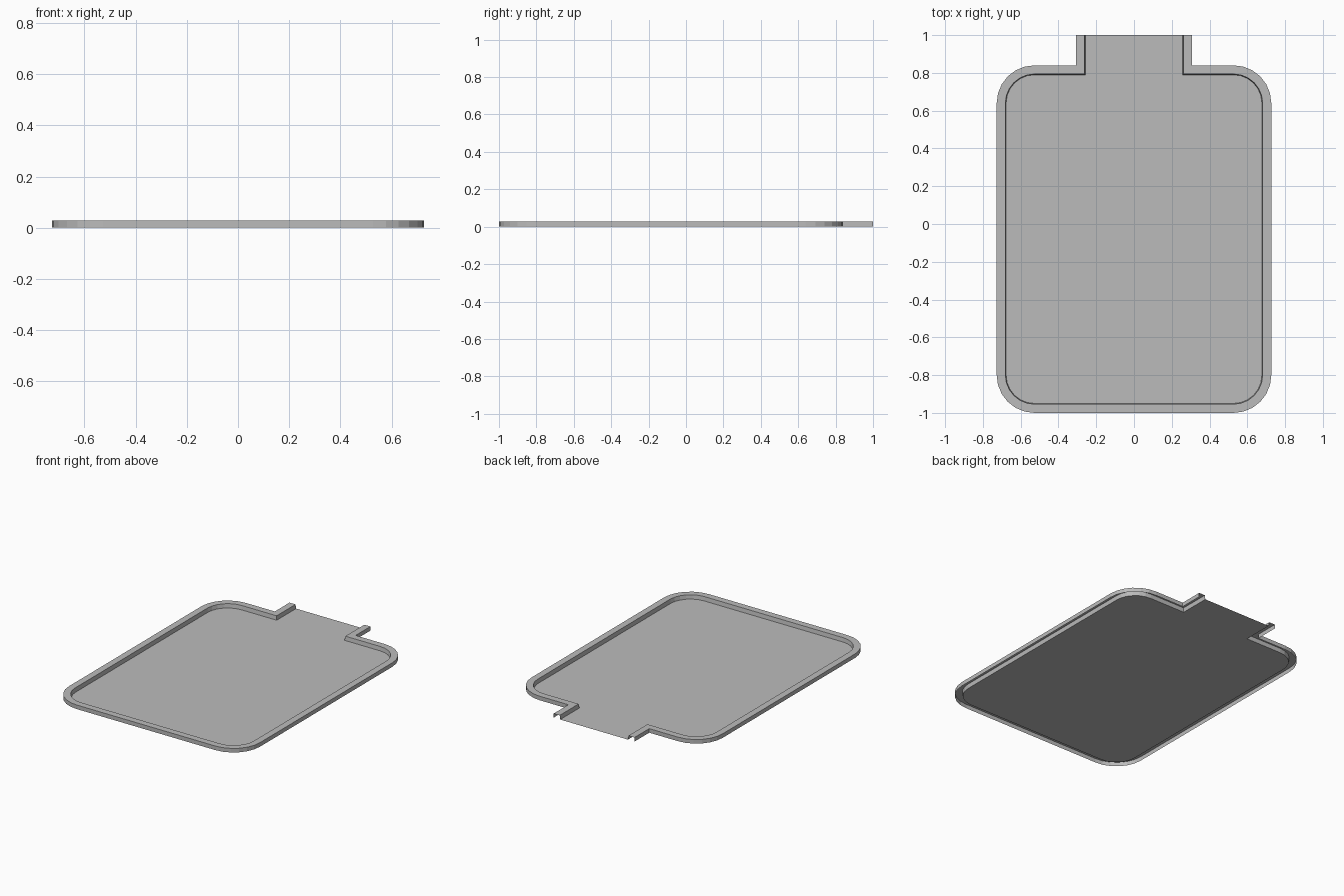
import bpy, bmesh
from math import sin, cos, pi

cube = bpy.data.objects.get("Cube")
if cube:
    bpy.data.objects.remove(cube, do_unlink=True)

HEIGHT, RIM, SLOPE = 0.028, 0.046, 0.004
HALF_W, BACK, FRONT, NECK, RADIUS, STEPS = 0.727, 0.84, -1.0, 0.308, 0.2, 6

grey = bpy.data.materials.new("light_grey")
grey.use_nodes = True
colour = (0.5, 0.5, 0.5, 1)
grey.diffuse_color = colour
grey.node_tree.nodes["Principled BSDF"].inputs["Base Color"].default_value = colour


def outline(inset):
    """Tray outline moved inwards, from the left neck end round to the right one."""
    r = RADIUS - inset
    cx = HALF_W - RADIUS
    half = [(NECK - inset, 1.0), (NECK - inset, BACK - inset)]
    for cy, start in ((BACK - RADIUS, pi / 2), (FRONT + RADIUS, 0)):
        for i in range(STEPS + 1):
            a = start - i / STEPS * pi / 2
            half.append((cx + r * cos(a), cy + r * sin(a)))
    return half + [(-x, y) for x, y in reversed(half)]


def make_object(name, bm):
    mesh = bpy.data.meshes.new(name)
    bm.to_mesh(mesh)
    bm.free()
    mesh.materials.append(grey)
    obj = bpy.data.objects.new(name, mesh)
    bpy.context.collection.objects.link(obj)


def loop(bm, inset, z):
    return [bm.verts.new((x, y, z)) for x, y in outline(inset)]


# Raised rim: outer wall, flat top and inner wall, hollow below and open at the neck
bm = bmesh.new()
profile = [(0, 0), (0, HEIGHT), (RIM, HEIGHT), (RIM + SLOPE, 0)]
loops = [loop(bm, inset, z) for inset, z in profile]
for a, b in zip(loops, loops[1:]):
    for i in range(len(a) - 1):
        bm.faces.new((a[i], a[i + 1], b[i + 1], b[i]))
make_object("raised_rim", bm)

# Thin flat floor reaching out through the neck
bm = bmesh.new()
floor = bm.faces.new(loop(bm, RIM + SLOPE, 0))
floor.normal_update()
if floor.normal.z < 0:
    floor.normal_flip()
make_object("tray_floor", bm)
